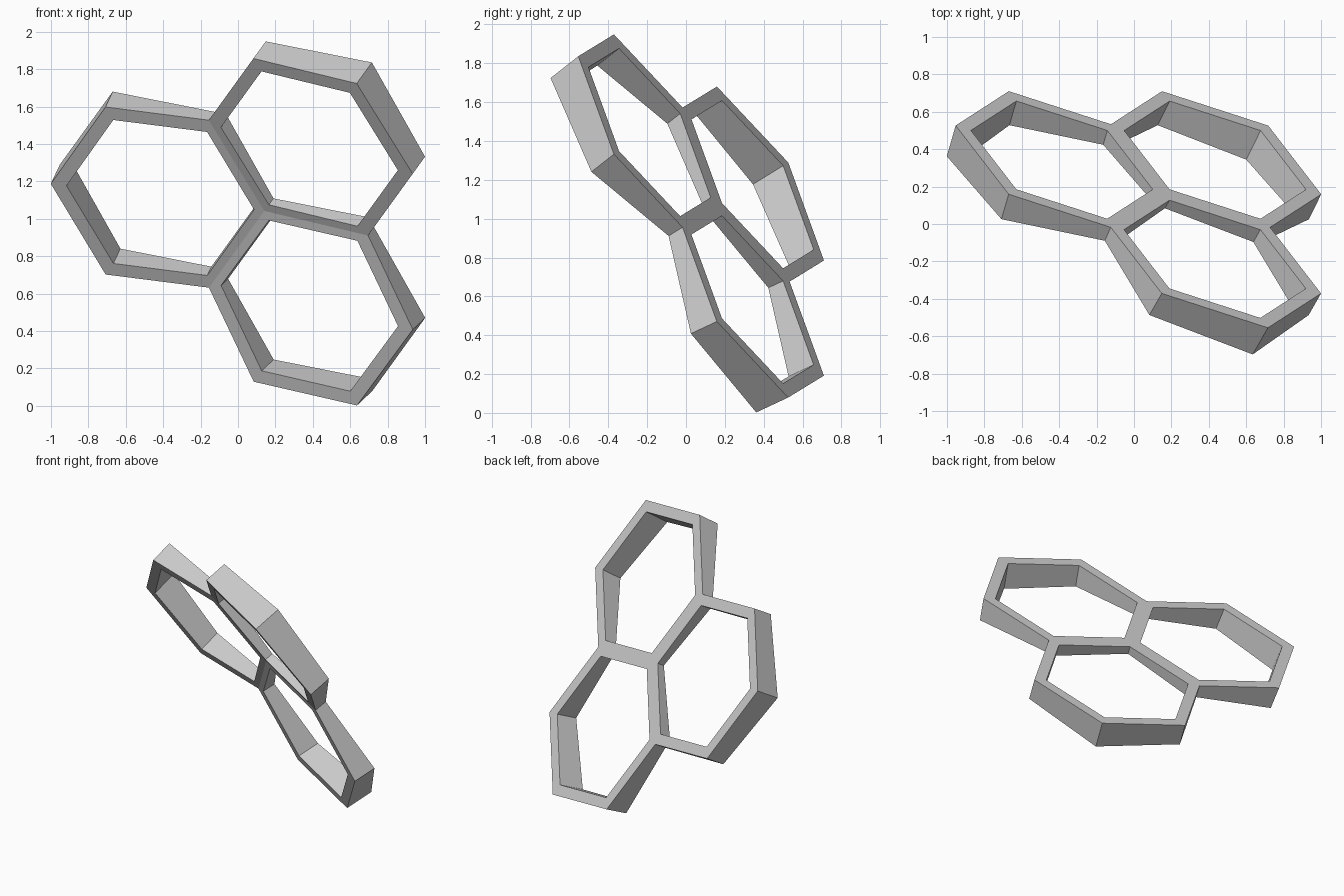
import bpy, bmesh
from math import cos, sin, radians
from mathutils import Vector, Matrix

cube = bpy.data.objects.get("Cube")
if cube:
    bpy.data.objects.remove(cube, do_unlink=True)

SPACING = 0.584          # shared corner to cell centre
OUTER, INNER = 0.607, 0.52
TILT, THIN = 0.122, 0.052  # wall depth grows away from the shared corner
CENTRE = Vector((0.16, 0.166, 1.068))

# Material
grey = bpy.data.materials.new("plain grey")
grey.use_nodes = True
colour = (0.6, 0.6, 0.6, 1)
grey.diffuse_color = colour
grey.node_tree.nodes["Principled BSDF"].inputs["Base Color"].default_value = colour


def add_cell(bm, turn):
    """One hexagonal ring, trimmed where it meets its two neighbours."""
    cell = bmesh.new()

    def loop(radius):
        back, front = [], []
        for k in range(6):
            x = SPACING + radius * cos(radians(60 * k))
            y = radius * sin(radians(60 * k))
            t = THIN + TILT * x
            back.append(cell.verts.new((x, y, 0)))
            front.append(cell.verts.new((x - TILT * t, y, -t)))
        return back, front

    ob, of = loop(OUTER)
    ib, inf = loop(INNER)
    for k in range(6):
        j = (k + 1) % 6
        cell.faces.new((ob[k], ob[j], ib[j], ib[k]))
        cell.faces.new((of[j], of[k], inf[k], inf[j]))
        cell.faces.new((ob[j], ob[k], of[k], of[j]))
        cell.faces.new((ib[k], ib[j], inf[j], inf[k]))
    # Trim along the planes midway to the neighbours
    for side in (1, -1):
        bmesh.ops.bisect_plane(
            cell, geom=cell.verts[:] + cell.edges[:] + cell.faces[:], dist=1e-5,
            plane_co=(0, 0, 0), plane_no=(-sin(radians(60)), side * cos(radians(60)), 0),
            clear_outer=True)
    cell.transform(Matrix.Rotation(radians(turn), 4, 'Z'))
    piece = bpy.data.meshes.new("cell_piece")
    cell.to_mesh(piece)
    cell.free()
    bm.from_mesh(piece)
    bpy.data.meshes.remove(piece)


# Three cells welded round their shared corner
bm = bmesh.new()
for turn in (0, 120, 240):
    add_cell(bm, turn)
bmesh.ops.remove_doubles(bm, verts=bm.verts[:], dist=0.001)
bmesh.ops.recalc_face_normals(bm, faces=bm.faces[:])

# Lean the whole frame into place
normal = Vector((0.355, 0.796, 0.49)).normalized()
along = Vector((-1.113, 0.361, 0.221))
along = (along - normal * along.dot(normal)).normalized()
across = normal.cross(along)
turned = Matrix((along, across, normal)).transposed().to_4x4()
bm.transform(Matrix.Translation(CENTRE) @ turned)

mesh = bpy.data.meshes.new("honeycomb_frame")
bm.to_mesh(mesh)
bm.free()
mesh.materials.append(grey)
frame = bpy.data.objects.new("honeycomb_frame", mesh)
bpy.context.collection.objects.link(frame)
